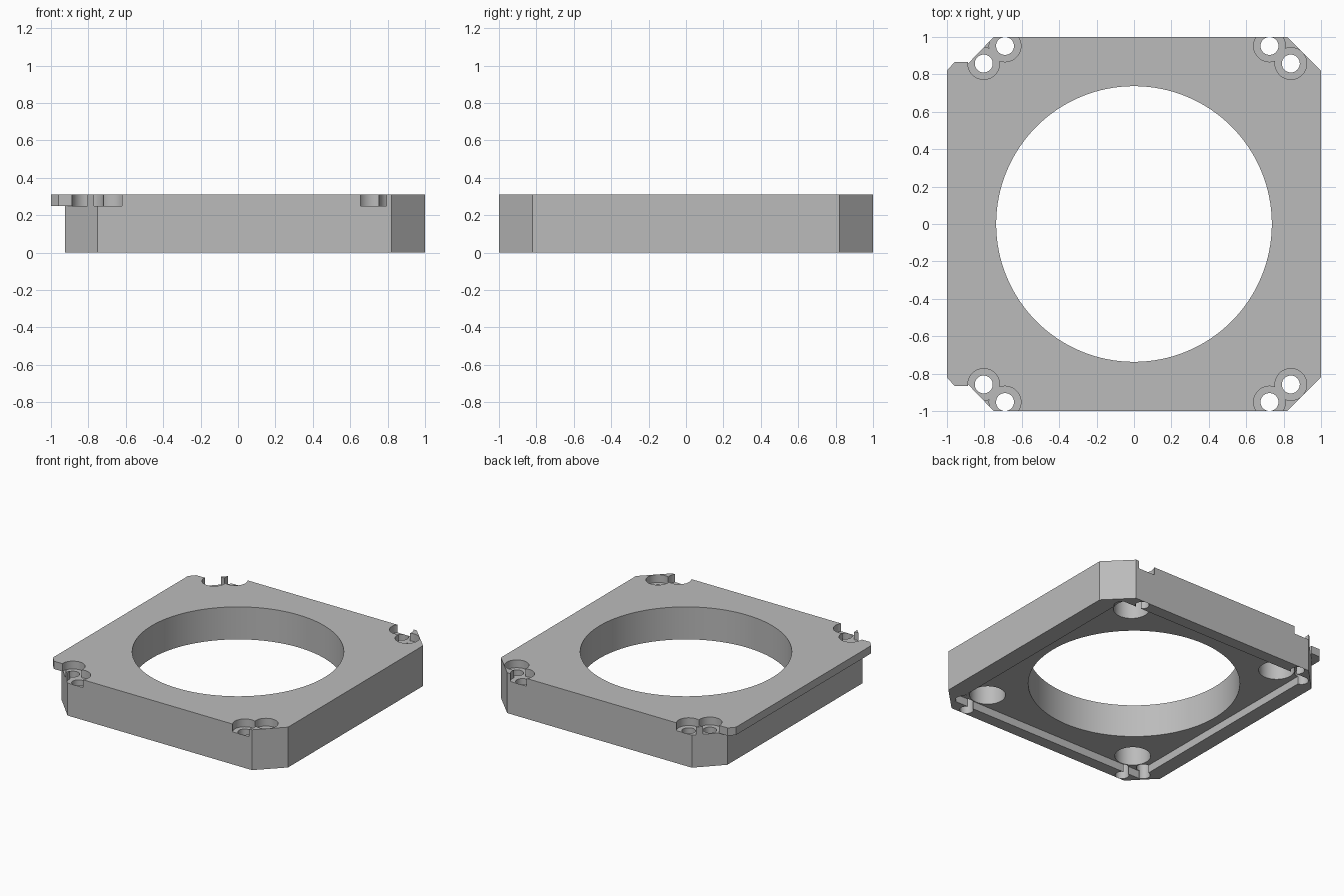
import bpy
import bmesh

cube = bpy.data.objects.get("Cube")
if cube:
    bpy.data.objects.remove(cube, do_unlink=True)

grey = bpy.data.materials.new("plain grey")
grey.use_nodes = True
color = (0.5, 0.5, 0.5, 1)
grey.diffuse_color = color
grey.node_tree.nodes["Principled BSDF"].inputs["Base Color"].default_value = color

HEIGHT = 0.31
SHELF = 0.25      # underside of the lip and floor of the counterbores
POCKET = 0.06     # depth of the pocket underneath
OVER = 0.1        # cutter overshoot


def prism(name, points, low, high):
    """Extrude a flat outline between two heights."""
    bm = bmesh.new()
    face = bm.faces.new([bm.verts.new((x, y, low)) for x, y in points])
    grown = bmesh.ops.extrude_face_region(bm, geom=[face])["geom"]
    verts = [v for v in grown if isinstance(v, bmesh.types.BMVert)]
    bmesh.ops.translate(bm, verts=verts, vec=(0, 0, high - low))
    bmesh.ops.recalc_face_normals(bm, faces=bm.faces[:])
    mesh = bpy.data.meshes.new(name)
    bm.to_mesh(mesh)
    bm.free()
    mesh.materials.append(grey)
    obj = bpy.data.objects.new(name, mesh)
    bpy.context.collection.objects.link(obj)
    return obj


def cylinder(name, x, y, radius, low, high, sides=40):
    bpy.ops.mesh.primitive_cylinder_add(vertices=sides, radius=radius, depth=high - low,
                                        location=(x, y, (low + high) / 2))
    obj = bpy.context.object
    obj.name = name
    obj.data.materials.append(grey)
    return obj


def cut(target, cutter):
    """Subtract the cutter and remove it."""
    bpy.context.view_layer.objects.active = target
    mod = target.modifiers.new("cut", 'BOOLEAN')
    mod.operation = 'DIFFERENCE'
    mod.solver = 'EXACT'
    mod.object = cutter
    bpy.ops.object.modifier_apply(modifier=mod.name)
    bpy.data.objects.remove(cutter, do_unlink=True)


def mirrored(half):
    """Complete an outline across the x axis."""
    return half + [(x, -y) for x, y in reversed(half)]


# Plate with chamfered corners and a lip along the right side
outline = [(-1, -0.82), (-0.96, -0.865), (-0.88, -0.865), (-0.75, -1), (0.82, -1), (1, -0.82)]
plate = prism("frame_plate", mirrored(outline), 0, HEIGHT)

# Undercut below the lip
undercut = [(-1.1, -0.95), (-0.88, -0.95), (-0.88, -0.865), (-0.925, -0.82)]
cut(plate, prism("undercut", mirrored(undercut), -OVER, SHELF))

# Shallow pocket underneath
cut(plate, prism("pocket", mirrored([(-0.81, -0.91), (0.863, -0.91)]), -OVER, POCKET))

# Central opening
cut(plate, cylinder("opening", 0, 0, 0.737, -OVER, HEIGHT + OVER, 128))

# Corner details: two counterbored screw holes and one blind hole each
CENTRE = 0.0175
for sx in (-1, 1):
    for sy in (-1, 1):
        cut(plate, cylinder("blind_hole", CENTRE + sx * 0.66, sy * 0.78, 0.125, -OVER, 0.22))
        for dx, y in ((0.707, 0.952), (0.821, 0.858)):
            x = CENTRE + sx * dx
            cut(plate, cylinder("counterbore", x, sy * y, 0.085, SHELF, HEIGHT + OVER))
            cut(plate, cylinder("screw_hole", x, sy * y, 0.048, -OVER, HEIGHT + OVER))

# Smooth round walls, sharp edges
bpy.ops.object.select_all(action='DESELECT')
plate.select_set(True)
bpy.context.view_layer.objects.active = plate
bpy.ops.object.shade_smooth_by_angle()
